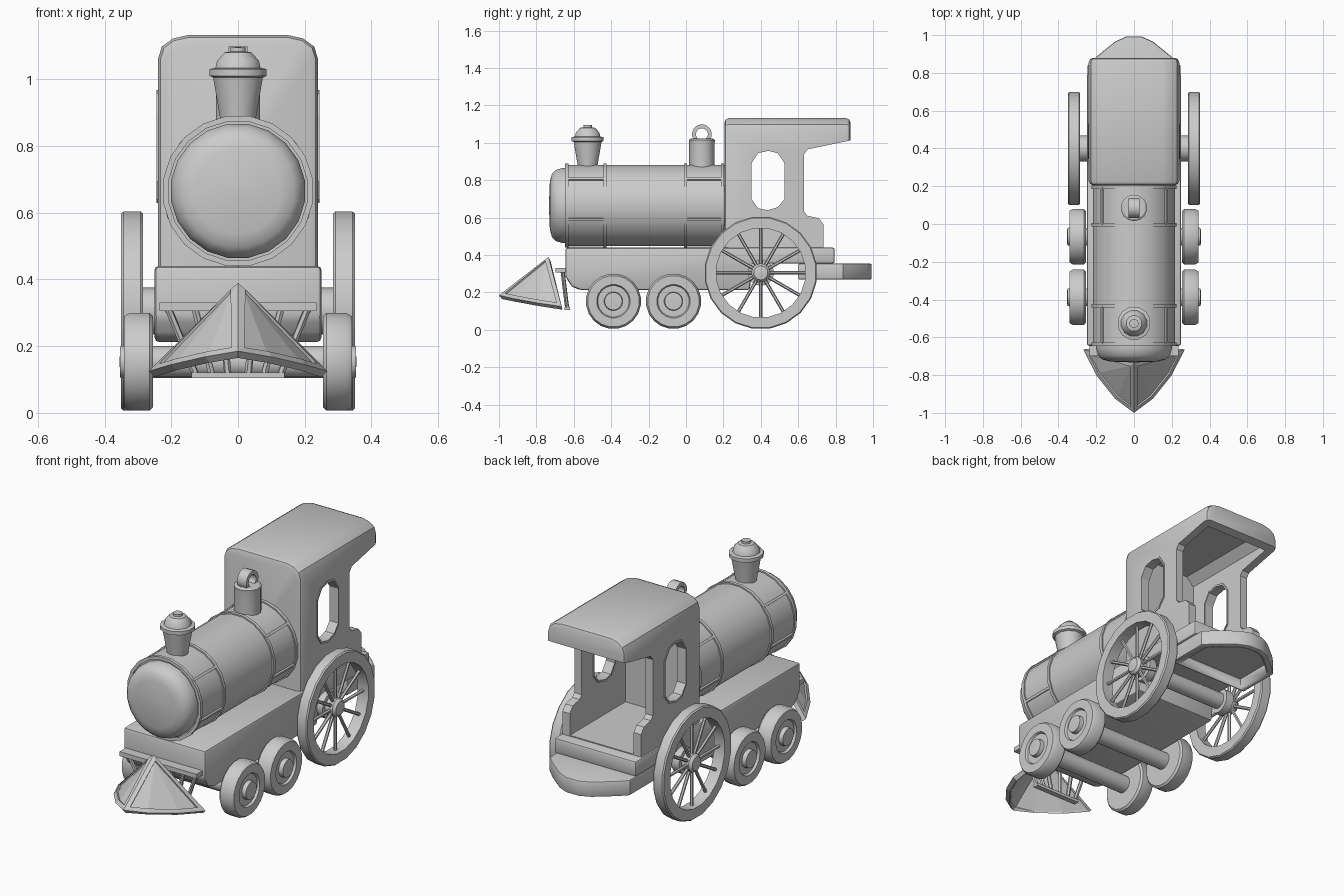
import bpy, bmesh
from math import sin, cos, pi, radians
from mathutils import Vector, Matrix

if "Cube" in bpy.data.objects:
    bpy.data.objects.remove(bpy.data.objects["Cube"])


def finish(name, bm, smooth=True):
    bmesh.ops.remove_doubles(bm, verts=bm.verts, dist=1e-5)
    bmesh.ops.recalc_face_normals(bm, faces=bm.faces)
    me = bpy.data.meshes.new(name)
    bm.to_mesh(me)
    bm.free()
    ob = bpy.data.objects.new(name, me)
    bpy.context.collection.objects.link(ob)
    bpy.ops.object.select_all(action='DESELECT')
    ob.select_set(True)
    bpy.context.view_layer.objects.active = ob
    if smooth:
        bpy.ops.object.shade_smooth_by_angle(angle=radians(32))
    return ob


def prism(name, pts, axis, a, b, bevel=0, caps_only=True):
    """Extrude a 2D outline along an axis; optionally bevel its rim."""
    place = {'x': lambda p, t: (t, p[0], p[1]),
             'y': lambda p, t: (p[0], t, p[1]),
             'z': lambda p, t: (p[0], p[1], t)}[axis]
    bm = bmesh.new()
    lo = [bm.verts.new(place(p, a)) for p in pts]
    hi = [bm.verts.new(place(p, b)) for p in pts]
    caps = [bm.faces.new(lo), bm.faces.new(hi)]
    n = len(pts)
    for i in range(n):
        j = (i + 1) % n
        bm.faces.new((lo[i], lo[j], hi[j], hi[i]))
    bmesh.ops.recalc_face_normals(bm, faces=bm.faces)
    if bevel:
        edges = list({e for f in caps for e in f.edges}) if caps_only else bm.edges[:]
        bmesh.ops.bevel(bm, geom=edges, offset=bevel, segments=2, profile=0.5,
                        affect='EDGES', clamp_overlap=True)
    return finish(name, bm)


def lathe(name, prof, c, axis, seg=20, ring=False):
    """Revolve (radius, height) points round an axis through c."""
    bm = bmesh.new()
    place = {'x': lambda r, h, t: (h, r * cos(t), r * sin(t)),
             'y': lambda r, h, t: (r * cos(t), h, r * sin(t)),
             'z': lambda r, h, t: (r * cos(t), r * sin(t), h)}[axis]
    rows = [[bm.verts.new(Vector(c) + Vector(place(max(r, 1e-4), h, 2 * pi * (k + .5) / seg)))
             for k in range(seg)] for r, h in prof]
    pairs = list(zip(rows, rows[1:]))
    if ring:
        pairs.append((rows[-1], rows[0]))
    else:
        bm.faces.new(rows[0])
        bm.faces.new(rows[-1])
    for p, q in pairs:
        for k in range(seg):
            m = (k + 1) % seg
            bm.faces.new((p[k], p[m], q[m], q[k]))
    return finish(name, bm)


def rod(name, p, q, r, seg=8):
    p, q = Vector(p), Vector(q)
    d = q - p
    bm = bmesh.new()
    bmesh.ops.create_cone(bm, cap_ends=True, segments=seg, radius1=r, radius2=r, depth=d.length,
                          matrix=Matrix.Translation((p + q) / 2) @ d.to_track_quat('Z', 'Y').to_matrix().to_4x4())
    return finish(name, bm)


def box(name, c, size, rot=None):
    bm = bmesh.new()
    m = Matrix.Translation(c) @ (rot or Matrix()) @ Matrix.Diagonal((*size, 1))
    bmesh.ops.create_cube(bm, size=1, matrix=m)
    return finish(name, bm, False)


def boolean(ob, tool, op):
    mod = ob.modifiers.new(op, 'BOOLEAN')
    mod.object, mod.operation, mod.solver = tool, op, 'EXACT'
    bpy.ops.object.select_all(action='DESELECT')
    bpy.context.view_layer.objects.active = ob
    ob.select_set(True)
    bpy.ops.object.modifier_apply(modifier=mod.name)
    bpy.data.objects.remove(tool)


# Boiler with rounded nose
ZB = 0.665
lathe("boiler", [(.22, -.64), (.22, .22)], (0, 0, ZB), 'y')
lathe("boiler_nose", [(.203, -.63), (.203, -.66), (.193, -.695), (.17, -.717), (.13, -.728), (0, -.733)],
      (0, 0, ZB), 'y')
for y in (-.637, -.433, -.003, .195):
    lathe("boiler_band", [(.21, y - .009), (.227, y - .009), (.227, y + .009), (.21, y + .009)],
          (0, 0, ZB), 'y', ring=True)
for y in (-.535, .096):
    for a in (40, -20, 140, 200, 270):
        t = radians(a)
        box("boiler_strip", (.219 * cos(t), y, ZB + .219 * sin(t)), (.014, .2, .014),
            Matrix.Rotation(-t, 4, 'Y'))

# Chimney and bell dome
lathe("chimney", [(.05, .84), (.055, .88), (.077, 1.005), (.089, 1.01), (.089, 1.03), (.07, 1.034),
                  (.065, 1.055), (.042, 1.08), (.024, 1.083), (.024, 1.095), (0, 1.096)],
      (0, -.526, 0), 'z', 12)
lathe("steam_dome", [(.068, .84), (.068, .885), (.074, 1.01), (.066, 1.022), (0, 1.022)][0:1]
      + [(.068, 1.0), (.07, 1.015), (.06, 1.022), (0, 1.022)], (0, .085, 0), 'z', 14)
lathe("dome_ring", [(.032, -.028), (.053, -.028), (.053, .028), (.032, .028)], (0, .085, 1.046), 'x', 16, True)

# Cab: rounded front outline crossed with side outline, then hollowed
half = [(.24, .4), (.24, 1.06), (.228, 1.098), (.195, 1.122), (.15, 1.132)]
cab = prism("cab", half + [(-x, z) for x, z in reversed(half)], 'y', .205, .88, bevel=.025)
side = prism("cab_side_cutter",
             [(.15, .435), (.15, 1.2), (.95, 1.2), (.95, 1.045), (.875, 1.012), (.65, .965), (.632, .94), (.632, .63),
              (.65, .61), (.71, .597), (.735, .565), (.735, .435)], 'x', -.3, .3)
boolean(cab, side, 'INTERSECT')
inner = [(.195, .445), (.195, 1.04), (.15, 1.085)]
boolean(cab, prism("cab_inside_cutter", inner + [(-x, z) for x, z in reversed(inner)], 'y', .25, .835), 'DIFFERENCE')
window = [(.35, .7), (.385, .65), (.435, .64), (.49, .655), (.527, .7),
          (.527, .89), (.49, .945), (.44, .957), (.385, .945), (.35, .89)]
boolean(cab, prism("window_cutter", window, 'x', -.3, .3), 'DIFFERENCE')
bpy.ops.object.shade_smooth_by_angle(angle=radians(32))

# Window surrounds
for s in (1, -1):
    bm = bmesh.new()
    loops = []
    for k, x in ((1, .19), (1, .244), (1.07, .244), (1.07, .19)):
        loops.append([bm.verts.new((s * x, .44 + (y - .44) * k, .798 + (z - .798) * k)) for y, z in window])
    for i in range(4):
        p, q = loops[i], loops[(i + 1) % 4]
        for k in range(10):
            m = (k + 1) % 10
            bm.faces.new((p[k], p[m], q[m], q[k]))
    finish("window_frame", bm)

# Chassis, cab floor and rear platform
prism("chassis", [(-.645, .44), (-.645, .285), (-.61, .23), (-.56, .212), (.34, .212), (.36, .36), (.36, .44)],
      'x', -.25, .25, bevel=.014, caps_only=False)
prism("cab_floor", [(.3, .355), (.795, .355), (.795, .44), (.3, .44)], 'x', -.25, .25,
      bevel=.012, caps_only=False)
edge = [(.245, .6), (.245, .84), (.2, .885), (.1, .966), (.04, .993)]
plat = prism("rear_platform", edge + [(-x, y) for x, y in reversed(edge)], 'z', .268, .355, bevel=.01)
inset = [(x * .84, .62 + (y - .6) * .87) for x, y in edge]
boolean(plat, prism("platform_cutter", inset + [(-x, y) for x, y in reversed(inset)], 'z', .2, .325), 'DIFFERENCE')

# Wheels and axles
BIG, SMALL = (0, .4, .305), [(0, y, .153) for y in (-.388, -.067)]
rod("rear_axle", (-.3, *BIG[1:]), (.3, *BIG[1:]), .045, 14)
for s in (1, -1):
    lathe("big_wheel_rim", [(.24, s * .285), (.296, s * .285), (.302, s * .292), (.302, s * .343),
                            (.296, s * .35), (.24, s * .35)], BIG, 'x', 20, True)
    lathe("big_wheel_hub", [(.07, s * .24), (.07, s * .285), (.05, s * .287), (.05, s * .33), (.038, s * .345),
                            (0, s * .35)], BIG, 'x', 14)
    for k in range(12):
        t = 2 * pi * k / 12
        x = s * .315
        rod("spoke", (x, .4 + .03 * cos(t), .305 + .03 * sin(t)),
            (x, .4 + .25 * cos(t), .305 + .25 * sin(t)), .009, 6)
    for c in SMALL:
        lathe("small_wheel", [(0, s * .255), (.138, s * .255), (.148, s * .265), (.148, s * .325),
                              (.138, s * .342), (.09, s * .342), (.084, s * .33), (.05, s * .33),
                              (.047, s * .353), (0, s * .355)], c, 'x', 20)
for c in SMALL:
    rod("front_axle", (-.3, *c[1:]), (.3, *c[1:]), .048, 14)

# Wedge-shaped track guard: two framed, curved panels
bm = bmesh.new()
apex = bm.verts.new((0, -.735, .39))
curve = [(0, -1, .185), (.1, -.925, .168), (.2, -.8, .145), (.268, -.665, .125)]
tip = bm.verts.new(curve[0])
panels = []
for s in (1, -1):
    row = [tip] + [bm.verts.new((s * x, y, z)) for x, y, z in curve[1:]]
    panels.append([bm.faces.new((apex, p, q) if s > 0 else (apex, q, p)) for p, q in zip(row, row[1:])])
bm.normal_update()
for faces in panels:
    bmesh.ops.inset_region(bm, faces=faces, thickness=.022, use_boundary=True, use_even_offset=True)
    bmesh.ops.inset_region(bm, faces=faces, thickness=.002, depth=-.008, use_boundary=True)
guard = finish("track_guard", bm, False)
mod = guard.modifiers.new("thickness", 'SOLIDIFY')
mod.thickness, mod.offset = .026, -1

# Guard support frame
box("support_top_bar", (0, -.668, .318), (.47, .06, .025))
box("support_bottom_bar", (0, -.635, .113), (.28, .03, .016))
for s in (1, -1):
    for x in (.21, .13, .05):
        rod("support_rod", (s * x, -.66, .315), (s * x * .6, -.635, .112), .011, 6)
